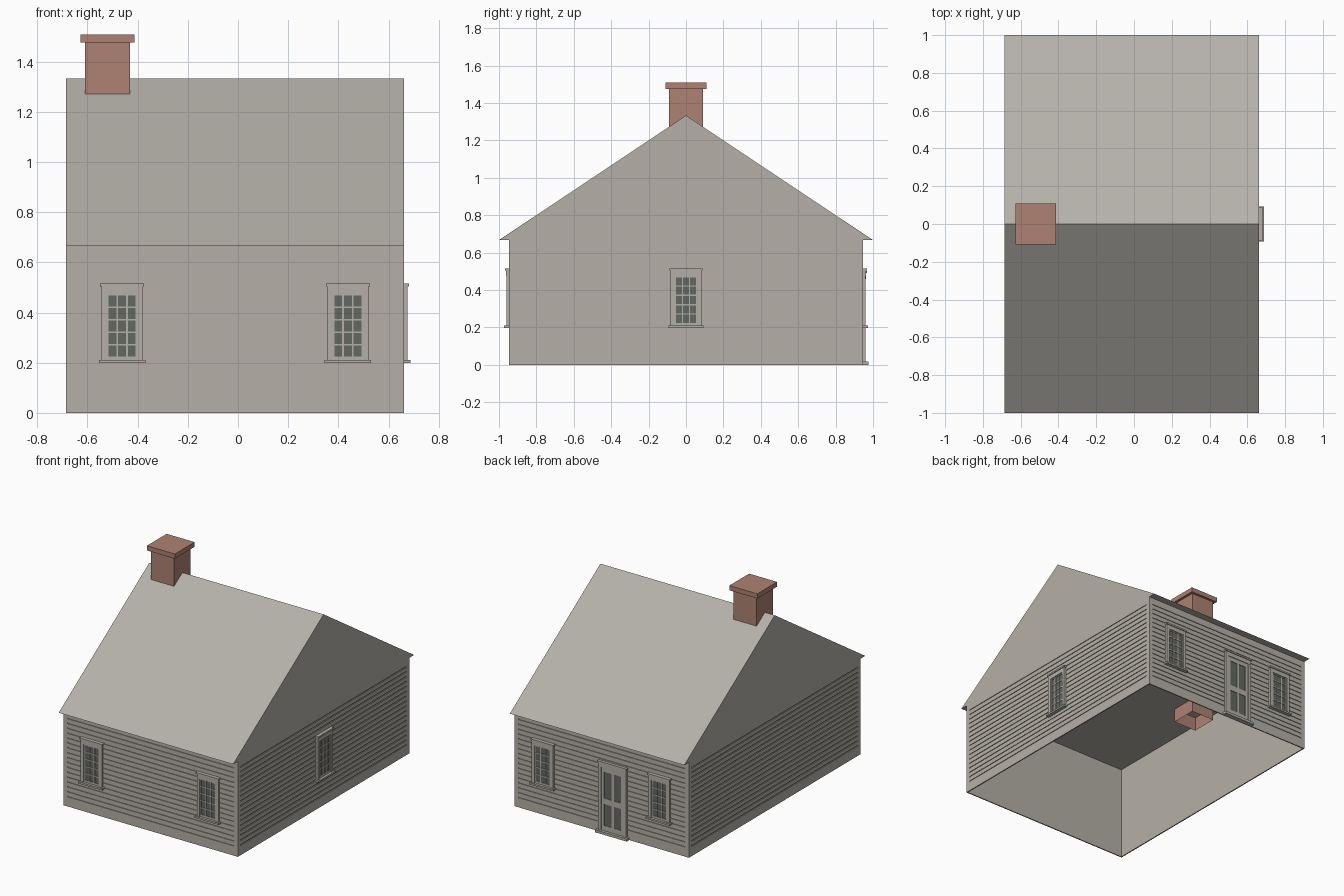
import bpy, bmesh
from math import pi
from mathutils import Matrix, Vector

cube = bpy.data.objects.get("Cube")
if cube:
    bpy.data.objects.remove(cube, do_unlink=True)


def material(name, rgb):
    m = bpy.data.materials.new(name)
    m.use_nodes = True
    m.diffuse_color = (*rgb, 1)
    m.node_tree.nodes["Principled BSDF"].inputs["Base Color"].default_value = (*rgb, 1)
    return m


PAINT = material("weathered grey paint", (0.46, 0.435, 0.385))
ROOF = material("grey roof", (0.46, 0.44, 0.40))
BRICK = material("brick red", (0.42, 0.225, 0.17))
GLASS = material("dark glass", (0.125, 0.138, 0.12))

CX = -0.012                 # middle of the house in x
HALF_X, HALF_Y = 0.674, 0.947
EAVE, RIDGE = 0.667, 1.333
SKIN = 0.005                # siding thickness


def box(bm, lo, hi):
    """Axis-aligned box between two corners."""
    lo, hi = Vector(lo), Vector(hi)
    size = Matrix.Diagonal((*(hi - lo), 1))
    bmesh.ops.create_cube(bm, size=1, matrix=Matrix.Translation((lo + hi) / 2) @ size)


def finish(bm, name, mat, matrix=None):
    bmesh.ops.recalc_face_normals(bm, faces=bm.faces)
    if matrix:
        bm.transform(matrix)
    mesh = bpy.data.meshes.new(name)
    bm.to_mesh(mesh)
    bm.free()
    mesh.materials.append(mat)
    obj = bpy.data.objects.new(name, mesh)
    bpy.context.collection.objects.link(obj)
    return obj


class Wall:
    """Places boxes on a wall: u along it, z up, d outwards from its face."""

    def __init__(self, name, angle, half, dist):
        self.name, self.half, self.dist = name, half, dist
        self.matrix = Matrix.Translation((CX, 0, 0)) @ Matrix.Rotation(angle, 4, "Z")

    def part(self, name, mat, boxes):
        bm = bmesh.new()
        for u0, u1, z0, z1, d0, d1 in boxes:
            box(bm, (u0, -self.dist - d1, z0), (u1, -self.dist - d0, z1))
        finish(bm, f"{self.name}_{name}", mat, self.matrix)

    def siding(self):
        h, e = self.half, self.half - 0.03
        self.part("wall", PAINT, [(-h, h, 0, EAVE, -0.008, -SKIN)])
        self.part("trim", PAINT, [
            (-h, -e, 0, EAVE, -SKIN, 0), (e, h, 0, EAVE, -SKIN, 0),
            (-e, e, 0, 0.04, -SKIN, 0), (-e, e, 0.62, EAVE, -SKIN, 0)])
        pitch = 0.58 / 17
        self.part("clapboards", PAINT, [
            (-e, e, 0.04 + i * pitch, 0.033 + (i + 1) * pitch, -SKIN, 0)
            for i in range(17)])

    def glazed(self, name, u, half, z0, z1, cols, rows, bar):
        """Glass plate with a grid of bars, cols and rows as edge spans."""
        self.part(name + "_glass", GLASS, [(u - half, u + half, z0, z1, 0, 0.005)])
        bars = []
        for a, b in zip([-half] + [c[1] for c in cols], [c[0] for c in cols] + [half]):
            bars.append((u + a, u + b, z0, z1, 0.003, 0.009))
        for a, b in zip([z0] + [r[1] for r in rows], [r[0] for r in rows] + [z1]):
            bars.append((u - half, u + half, a, b, 0.003, 0.0088))
        self.part(name + "_bars", PAINT, bars)

    def casing(self, name, u, half, board, z0, z1):
        self.part(name + "_casing", PAINT, [
            (u - half, u - half + board, z0, z1, -SKIN, 0.014),
            (u + half - board, u + half, z0, z1, -SKIN, 0.014),
            (u - half, u + half, z1 - 0.035, z1, -SKIN, 0.0141),
            (u - half - 0.005, u + half + 0.005, z1 - 0.005, z1 + 0.006, -SKIN, 0.02)])

    def window(self, name, u):
        cols = [(c - 0.0155, c + 0.0155) for c in (-0.038, 0, 0.038)]
        rows = [(0.225 + i * 0.05, 0.268 + i * 0.05) for i in range(5)]
        self.glazed(name, u, 0.065, 0.205, 0.49, cols, rows, 0.007)
        self.casing(name, u, 0.083, 0.022, 0.205, 0.509)
        self.part(name + "_sill", PAINT, [(u - 0.093, u + 0.093, 0.198, 0.21, -SKIN, 0.026)])

    def door(self, name, u):
        cols = [(-0.066, -0.009), (0.009, 0.066)]
        rows = [(0.055, 0.205), (0.245, 0.43)]
        self.glazed(name, u, 0.09, 0.015, 0.475, cols, rows, 0.018)
        self.casing(name, u, 0.108, 0.022, 0.015, 0.495)
        self.part(name + "_threshold", PAINT, [(u - 0.122, u + 0.122, 0, 0.018, -SKIN, 0.028)])


# Four clapboard walls
front = Wall("front", 0, HALF_X, HALF_Y)
left = Wall("left", pi / 2, HALF_Y, HALF_X)
back = Wall("back", pi, HALF_X, HALF_Y)
right = Wall("right", -pi / 2, HALF_Y, HALF_X)
for wall in (front, left, back, right):
    wall.siding()

# Windows and door
for wall in (front, back):
    for side, u in (("a", -0.45), ("b", 0.45)):
        wall.window("window_" + side, u)
left.window("window", 0)
back.door("door", 0.09)

# Gable roof: closed triangular prism, its base serving as ceiling and soffit
bm = bmesh.new()
profile = [(-1, EAVE), (1, EAVE), (0, RIDGE)]
tri = bm.faces.new([bm.verts.new((CX - HALF_X, y, z)) for y, z in profile])
new = bmesh.ops.extrude_face_region(bm, geom=[tri])["geom"]
bmesh.ops.translate(bm, vec=(2 * HALF_X, 0, 0),
                    verts=[v for v in new if isinstance(v, bmesh.types.BMVert)])
roof = finish(bm, "roof", ROOF)
roof.data.materials.append(PAINT)
for face in roof.data.polygons:
    face.material_index = int(abs(face.normal.x) > 0.9)

# Chimney: open shaft reaching through the ceiling, with a wider cap
bm = bmesh.new()
box(bm, (-0.61, -0.092, 0.57), (-0.43, 0.092, 1.48))
bmesh.ops.delete(bm, geom=[f for f in bm.faces if f.calc_center_median().z < 0.6],
                 context="FACES")
finish(bm, "chimney_shaft", BRICK)
bm = bmesh.new()
box(bm, (-0.628, -0.109, 1.476), (-0.412, 0.109, 1.509))
finish(bm, "chimney_cap", BRICK)
